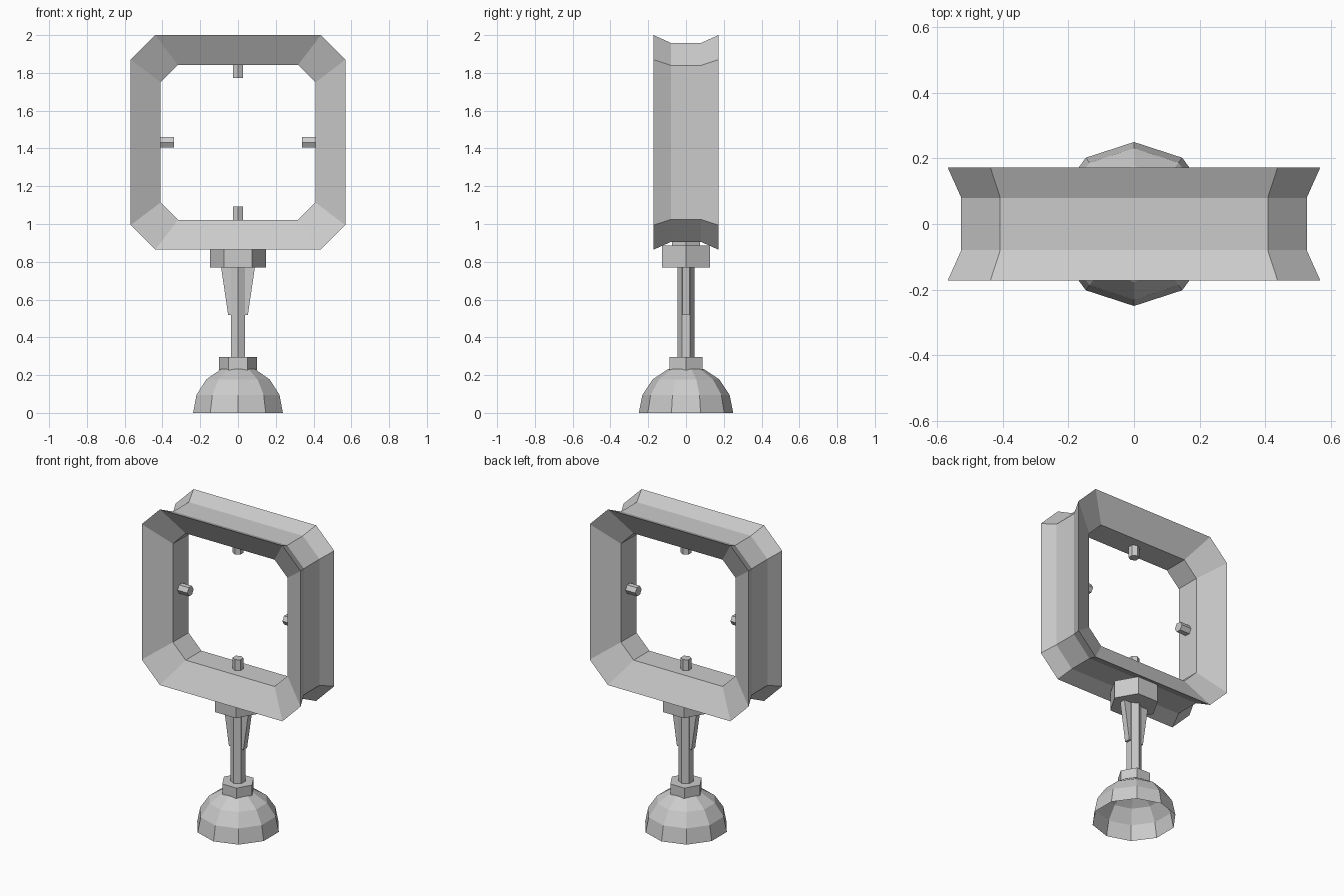
import bpy, bmesh
from math import cos, sin, pi, radians
from mathutils import Matrix, Vector

if "Cube" in bpy.data.objects:
    bpy.data.objects.remove(bpy.data.objects["Cube"])

ZC = 1.432  # centre height of the hoop


def finish(name, bm):
    bmesh.ops.recalc_face_normals(bm, faces=bm.faces)
    me = bpy.data.meshes.new(name)
    bm.to_mesh(me)
    bm.free()
    ob = bpy.data.objects.new(name, me)
    bpy.context.collection.objects.link(ob)
    return ob


def hex_prism(name, r, length, matrix, turn=0):
    """Six-sided bar along local z, centred on the matrix origin."""
    bm = bmesh.new()
    loops = [[bm.verts.new(matrix @ Vector((r * cos(turn + i * pi / 3),
                                            r * sin(turn + i * pi / 3), z)))
              for i in range(6)] for z in (-length / 2, length / 2)]
    for i in range(6):
        j = (i + 1) % 6
        bm.faces.new((loops[0][i], loops[0][j], loops[1][j], loops[1][i]))
    for loop in loops:
        bm.faces.new(loop)
    return finish(name, bm)


def hex_between(name, r, z0, z1, turn=0):
    return hex_prism(name, r, z1 - z0, Matrix.Translation((0, 0, (z0 + z1) / 2)), turn)


# Hoop: section swept round a chamfered square (half width, chamfer start, y)
section = [(0.568, 0.438, -0.172), (0.41, 0.318, -0.08), (0.41, 0.318, 0.08),
           (0.568, 0.438, 0.172), (0.527, 0.408, 0.08), (0.527, 0.408, -0.08)]
bm = bmesh.new()
rings = []
for h, c, y in section:
    pts = [(h, c), (c, h), (-c, h), (-h, c), (-h, -c), (-c, -h), (c, -h), (h, -c)]
    rings.append([bm.verts.new((x, y, ZC + z)) for x, z in pts])
for a, b in zip(rings, rings[1:] + rings[:1]):
    for i in range(8):
        j = (i + 1) % 8
        bm.faces.new((a[i], a[j], b[j], b[i]))
finish("hoop_frame", bm)

# Four pegs pointing into the opening
for k, side in enumerate(("top", "right", "bottom", "left")):
    m = (Matrix.Translation((0, 0, ZC)) @ Matrix.Rotation(k * pi / 2, 4, 'Y')
         @ Matrix.Translation((0, 0, 0.38)))
    hex_prism(side + "_peg", 0.032, 0.08, m, pi / 2)

# Stem and collars
hex_between("upper_plug", 0.085, 0.87, 0.915)
hex_between("upper_collar", 0.148, 0.77, 0.885)
hex_between("pole", 0.044, 0.235, 0.79, pi / 2)
hex_between("lower_collar", 0.101, 0.228, 0.296)

# Tapered fins on both sides of the pole
for s, side in ((-1, "left"), (1, "right")):
    bm = bmesh.new()
    prof = [(0.02, 0.517), (0.052, 0.517), (0.09, 0.775), (0.02, 0.775)]
    face = bm.faces.new([bm.verts.new((s * x, -0.019, z)) for x, z in prof])
    ext = bmesh.ops.extrude_face_region(bm, geom=[face], use_keep_orig=True)
    bmesh.ops.translate(bm, vec=(0, 0.038, 0),
                        verts=[v for v in ext["geom"] if isinstance(v, bmesh.types.BMVert)])
    finish(side + "_fin", bm)

# Open ten-sided dome foot
bm = bmesh.new()
bmesh.ops.create_uvsphere(bm, u_segments=10, v_segments=8, radius=0.25)
bmesh.ops.delete(bm, geom=[v for v in bm.verts if v.co.z < -0.01], context='VERTS')
finish("dome_foot", bm)
